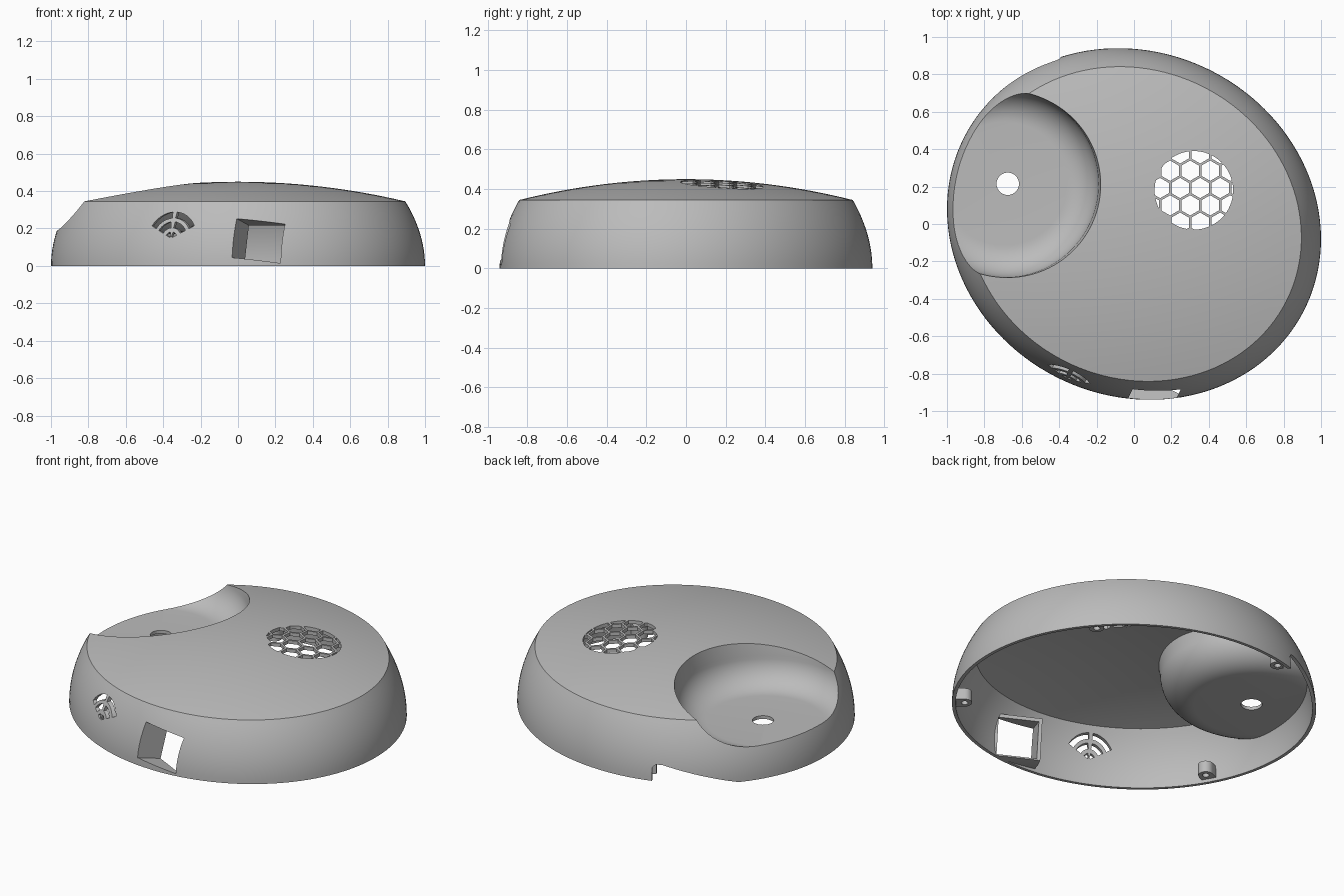
import bpy, bmesh
from math import sin, cos, pi, radians, atan2, hypot, sqrt
from mathutils import Matrix, Vector

cube = bpy.data.objects.get("Cube")
if cube:
    bpy.data.objects.remove(cube)

TURN = Matrix.Rotation(radians(-27), 4, 'Z')      # long axis of the oval body
UPRIGHT = Matrix.Rotation(pi / 2, 4, 'X')         # drawing plane to vertical
AX, AY = 1.02, 0.918                              # oval half axes
WALL = 0.02
RIM_Z, TOP_Z, RIM_R = 0.345, 0.45, 0.895

grey = bpy.data.materials.new("plain_grey")
grey.use_nodes = True
colour = (0.5, 0.5, 0.5, 1)
grey.diffuse_color = colour
grey.node_tree.nodes["Principled BSDF"].inputs["Base Color"].default_value = colour


def finish(name, bm, matrix):
    bmesh.ops.recalc_face_normals(bm, faces=bm.faces)
    bm.transform(matrix)
    mesh = bpy.data.meshes.new(name)
    bm.to_mesh(mesh)
    bm.free()
    mesh.materials.append(grey)
    obj = bpy.data.objects.new(name, mesh)
    bpy.context.collection.objects.link(obj)
    return obj


def lathe(name, profile, matrix, steps=128):
    """Spin a closed-on-axis (radius, height) profile around z."""
    bm = bmesh.new()
    vs = [bm.verts.new((r, 0, z)) for r, z in profile]
    es = [bm.edges.new(pair) for pair in zip(vs, vs[1:])]
    bmesh.ops.spin(bm, geom=vs + es, cent=(0, 0, 0), axis=(0, 0, 1),
                   angle=2 * pi, steps=steps, use_merge=True)
    bmesh.ops.remove_doubles(bm, verts=bm.verts, dist=1e-5)
    return finish(name, bm, matrix)


def prisms(name, outlines, low, high, matrix=Matrix()):
    """Extrude flat outlines from low to high along local z."""
    bm = bmesh.new()
    for outline in outlines:
        base = bm.faces.new([bm.verts.new((x, y, low)) for x, y in outline])
        out = bmesh.ops.extrude_face_region(bm, geom=[base], use_keep_orig=True)
        top = [v for v in out["geom"] if isinstance(v, bmesh.types.BMVert)]
        bmesh.ops.translate(bm, verts=top, vec=(0, 0, high - low))
    return finish(name, bm, matrix)


def combine(target, tool, operation='DIFFERENCE'):
    mod = target.modifiers.new("cut", 'BOOLEAN')
    mod.operation, mod.solver, mod.object = operation, 'EXACT', tool
    bpy.context.view_layer.objects.active = target
    bpy.ops.object.modifier_apply(modifier=mod.name)
    bpy.data.objects.remove(tool)


def circle(x, y, r, n=32, start=0.0):
    return [(x + r * cos(start + 2 * pi * i / n), y + r * sin(start + 2 * pi * i / n))
            for i in range(n)]


def rect(w, h):
    return [(-w / 2, -h / 2), (w / 2, -h / 2), (w / 2, h / 2), (-w / 2, h / 2)]


def dome(name, inset, bottom):
    """Oval body: bulging side wall and a shallow domed cap."""
    pts = [(0, bottom), (1 - inset, bottom)]
    for i in range(13):
        z = RIM_Z * i / 12
        pts.append((1 - (1 - RIM_R) * (i / 12) ** 2 - inset, z - inset * i / 12))
    for i in range(1, 17):
        s = 1 - i / 16
        pts.append(((RIM_R - inset) * s, RIM_Z + (TOP_Z - RIM_Z) * (1 - s * s) - inset))
    clean = [p for i, p in enumerate(pts) if i == 0 or p != pts[i - 1]]
    return lathe(name, clean, TURN @ Matrix.Diagonal((AX, AY, 1, 1)))


def bowl(name, grow):
    """Round dish with a flat floor and a filleted wall."""
    pts = [(0, 0.19 - grow)]
    for i in range(13):
        a = pi / 2 * i / 12
        pts.append((0.33 + (0.17 + grow) * sin(a), 0.36 - (0.17 + grow) * cos(a)))
    pts += [(0.515 + grow, 0.46), (0.515 + grow, 0.7), (0, 0.7)]
    return lathe(name, pts, Matrix.Translation((-0.69, 0.215, 0)))


# Hollow inside, kept clear of the dish, cable socket and screw lugs
hollow = dome("hollow", WALL, -0.1)
combine(hollow, bowl("dish_underside", WALL))

socket_frame = (TURN @ Matrix.Translation((0.51, -0.78, 0.139)) @ UPRIGHT
                @ Matrix.Rotation(radians(-14), 4, 'X'))
combine(hollow, prisms("socket_sleeve", [rect(0.27, 0.255)], -0.11, 0.3, socket_frame))

lugs = [(0.70, 0.51), (0.73, -0.60), (-0.82, -0.355), (-0.34, 0.84)]
for x, y in lugs:
    r = 0.042
    half = [(r * cos(pi / 2 + pi * i / 12), r * sin(pi / 2 + pi * i / 12)) for i in range(13)]
    place = Matrix.Translation((x, y, 0)) @ Matrix.Rotation(atan2(y, x), 4, 'Z')
    combine(hollow, prisms("lug", [half + [(0.15, -r), (0.15, r)]], 0.02, 0.09, place))

# Outer shell with the dish pressed in
housing = dome("housing", 0, 0)
combine(housing, bowl("dish", 0))
combine(housing, hollow)

# Drain hole, screw holes and socket opening
combine(housing, prisms("drain_hole", [circle(-0.675, 0.215, 0.06)], 0.1, 0.3))
combine(housing, prisms("screw_holes", [circle(x, y, 0.019, 20) for x, y in lugs], -0.05, 0.07))
combine(housing, prisms("socket_hole", [rect(0.23, 0.215)], -0.2, 0.3, socket_frame))

# Honeycomb grille
PITCH = 0.107
cells = []
for row in range(-4, 4):
    for col in range(-3, 4):
        x = 0.30 + PITCH * (col + 0.5 * (row % 2))
        y = 0.285 + PITCH * sqrt(3) / 2 * row
        if hypot(x - 0.32, y - 0.18) < 0.25:
            cells.append(circle(x, y, 0.047 / cos(pi / 6), 6, pi / 6))
grille = prisms("grille", cells, 0.35, 0.55)
combine(grille, prisms("grille_edge", [circle(0.32, 0.18, 0.21, 64)], 0.3, 0.6), 'INTERSECT')
combine(housing, grille)

# Fan-shaped vent slots on the side wall
slots = []
for r0, r1, gap in [(0.008, 0.034, 14), (0.056, 0.088, 8), (0.108, 0.14, 5)]:
    for side in (-1, 1):
        spread = [radians(gap + (62 - gap) * i / 10) for i in range(11)]
        arc = [(side * r1 * sin(a), r1 * cos(a)) for a in spread]
        arc += [(side * r0 * sin(a), r0 * cos(a)) for a in reversed(spread)]
        slots.append(arc)
vent_frame = TURN @ Matrix.Translation((0.055, 0, 0.148)) @ UPRIGHT
combine(housing, prisms("vent_slots", slots, 0.7, 1.1, vent_frame))

# Sloping cable notch in the lower back edge
start, end = Vector((-0.40, 0.90)), Vector((-0.80, 0.63))
run = end - start
notch = [(0, -0.05), (run.length, -0.05), (run.length, 0), (0.06, 0.1), (0.02, 0.1), (0, 0.08)]
notch_frame = (Matrix.Translation((start.x, start.y, 0))
               @ Matrix.Rotation(atan2(run.y, run.x), 4, 'Z') @ UPRIGHT)
combine(housing, prisms("cable_notch", [notch], -0.06, 0.15, notch_frame))

# Smooth shading with crisp edges
bpy.ops.object.select_all(action='DESELECT')
housing.select_set(True)
bpy.context.view_layer.objects.active = housing
bpy.ops.object.shade_smooth_by_angle(angle=radians(30))
